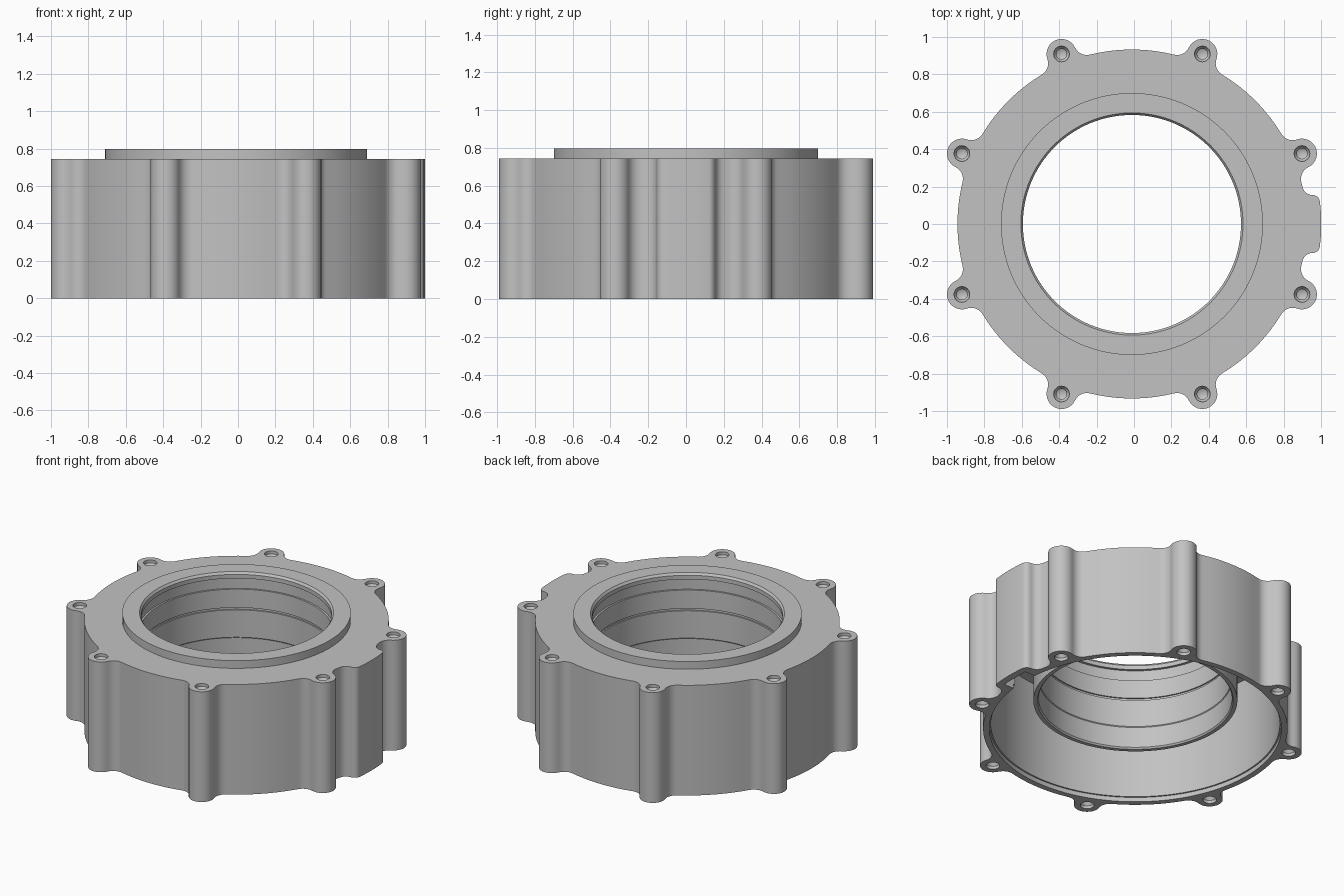
import bpy, bmesh, math
from mathutils import Vector

if "Cube" in bpy.data.objects:
    bpy.data.objects.remove(bpy.data.objects["Cube"])

HEIGHT = 0.745
BODY_R, LUG_R, LUG_DIST, FILLET_R = 0.933, 0.08, 0.984, 0.07
SHIFT = Vector((-0.011, 0, 0))

grey = bpy.data.materials.new("cast grey")
grey.use_nodes = True
colour = (0.54, 0.54, 0.54, 1)
grey.diffuse_color = colour
grey.node_tree.nodes["Principled BSDF"].inputs["Base Color"].default_value = colour


def polar(r, a):
    return Vector((r * math.cos(a), r * math.sin(a)))


def make_object(name, bm):
    bmesh.ops.recalc_face_normals(bm, faces=bm.faces)
    mesh = bpy.data.meshes.new(name)
    bm.to_mesh(mesh)
    bm.free()
    mesh.materials.append(grey)
    obj = bpy.data.objects.new(name, mesh)
    bpy.context.collection.objects.link(obj)
    obj.location = SHIFT
    return obj


def prism(name, points, z0, z1):
    bm = bmesh.new()
    face = bm.faces.new([bm.verts.new((p[0], p[1], z0)) for p in points])
    top = bmesh.ops.extrude_face_region(bm, geom=[face])["geom"]
    verts = [v for v in top if isinstance(v, bmesh.types.BMVert)]
    bmesh.ops.translate(bm, verts=verts, vec=(0, 0, z1 - z0))
    return make_object(name, bm)


def lathe(name, profile, steps, centres=((0, 0),)):
    """Revolve an (r, z) profile whose ends lie on the axis."""
    bm = bmesh.new()
    for cx, cy in centres:
        rings = []
        for r, z in profile:
            if r == 0:
                rings.append([bm.verts.new((cx, cy, z))] * steps)
            else:
                rings.append([bm.verts.new((cx + r * math.cos(math.tau * i / steps),
                                            cy + r * math.sin(math.tau * i / steps), z))
                              for i in range(steps)])
        for low, high in zip(rings, rings[1:]):
            for i in range(steps):
                j = (i + 1) % steps
                corners = list(dict.fromkeys((low[i], low[j], high[j], high[i])))
                bm.faces.new(corners)
    return make_object(name, bm)


def combine(target, tool, operation):
    mod = target.modifiers.new(operation.lower(), "BOOLEAN")
    mod.operation, mod.object, mod.solver = operation, tool, "EXACT"
    bpy.context.view_layer.objects.active = target
    bpy.ops.object.modifier_apply(modifier=mod.name)
    bpy.data.objects.remove(tool)


def tangent(a, b):
    """Touching point of two circles given as (centre, radius, turn)."""
    if a[2] == b[2]:
        big, small = (a, b) if a[1] > b[1] else (b, a)
        return big[0] + (small[0] - big[0]).normalized() * big[1]
    return a[0].lerp(b[0], a[1] / (a[1] + b[1]))


def trace(chain):
    """Follow a closed chain of tangent arcs."""
    points = []
    for i, arc in enumerate(chain):
        centre, radius, turn = arc
        p = tangent(chain[i - 1], arc) - centre
        q = tangent(arc, chain[(i + 1) % len(chain)]) - centre
        start = math.atan2(p.y, p.x)
        sweep = (turn * (math.atan2(q.y, q.x) - start)) % math.tau
        n = max(2, round(sweep / math.radians(3 if radius > 0.5 else 12)))
        points += [centre + polar(radius, start + turn * sweep * k / n) for k in range(n)]
    return points


# Outline: round body, eight filleted lugs and a boss on the +x side
origin = Vector((0, 0))
body_arc = (origin, BODY_R, 1)
reach = BODY_R + FILLET_R
spread = math.acos((LUG_DIST**2 + reach**2 - (LUG_R + FILLET_R)**2) / (2 * LUG_DIST * reach))
lug_angles = [math.radians(22.5 + 45 * i) for i in range(8)]
lugs = [polar(LUG_DIST, a) for i, a in enumerate(lug_angles)]

boss_x = 0.9654
chain = [(Vector((boss_x, -0.21)), 0.055, -1),
         (Vector((boss_x, -0.115)), 0.04, 1),
         (origin, 1.012, 1),
         (Vector((boss_x, 0.115)), 0.04, 1),
         (Vector((boss_x, 0.21)), 0.055, -1),
         body_arc]
for angle, lug in zip(lug_angles, lugs):
    chain += [(polar(reach, angle - spread), FILLET_R, -1),
              (lug, LUG_R, 1),
              (polar(reach, angle + spread), FILLET_R, -1),
              body_arc]
housing = prism("housing", trace(chain), 0, HEIGHT)

# Raised collar on the top face
collar = lathe("collar", [(0, 0.7), (0.7, 0.7), (0.7, 0.797), (0, 0.797)], 128)
combine(housing, collar, "UNION")

# Ring-shaped cavity below, leaving an inner tube with a stepped bore
core = lathe("core_cutter", [
    (0, -0.1), (0.895, -0.1), (0.895, 0.03), (0.885, 0.03), (0.885, 0.68),
    (0.625, 0.68), (0.625, 0.2), (0.6, 0.2), (0.592, 0.21), (0.592, 0.35),
    (0.588, 0.355), (0.588, 0.54), (0.597, 0.54), (0.597, 0.555), (0.588, 0.555),
    (0.588, 0.68), (0.6, 0.68), (0.6, 0.755), (0.583, 0.755), (0.583, 0.782),
    (0.594, 0.797), (0.594, 0.9), (0, 0.9)], 128)
combine(housing, core, "DIFFERENCE")

# Pocket inside the boss
pocket = prism("pocket_cutter", [(0.82, -0.1), (0.965, -0.1), (0.965, 0.1), (0.82, 0.1)], -0.1, 0.66)
combine(housing, pocket, "DIFFERENCE")

# Countersunk blind holes in both ends of every lug
hole = [(0, 0.52), (0.028, 0.535), (0.028, 0.705), (0.042, 0.725), (0.042, 0.85), (0, 0.85)]
for profile in (hole, [(r, HEIGHT - z) for r, z in hole]):
    combine(housing, lathe("hole_cutter", profile, 24, lugs), "DIFFERENCE")

bpy.ops.object.select_all(action="DESELECT")
housing.select_set(True)
bpy.context.view_layer.objects.active = housing
bpy.ops.object.shade_smooth_by_angle(angle=math.radians(30))
